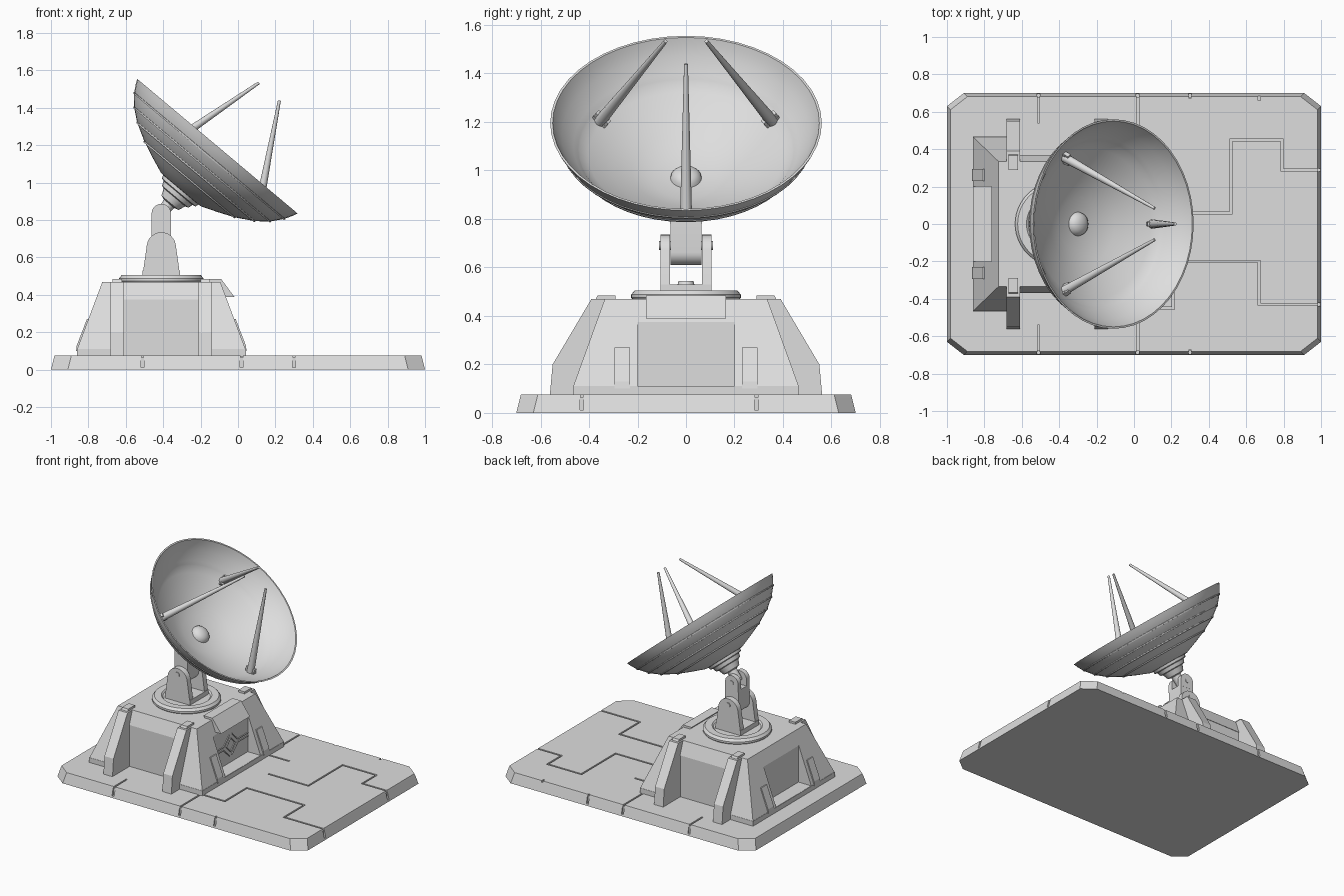
import bpy, bmesh, math
from mathutils import Matrix, Vector

if "Cube" in bpy.data.objects:
    bpy.data.objects.remove(bpy.data.objects["Cube"])

grey = bpy.data.materials.new("light_grey")
grey.use_nodes = True
grey.diffuse_color = (0.73, 0.73, 0.73, 1)
grey.node_tree.nodes["Principled BSDF"].inputs["Base Color"].default_value = grey.diffuse_color

CX = -0.41  # building and turret centre line


def finish(name, bm, matrix=None, smooth=False):
    if matrix:
        bm.transform(matrix)
    bmesh.ops.recalc_face_normals(bm, faces=bm.faces)
    mesh = bpy.data.meshes.new(name)
    bm.to_mesh(mesh)
    bm.free()
    mesh.materials.append(grey)
    ob = bpy.data.objects.new(name, mesh)
    bpy.context.collection.objects.link(ob)
    if smooth:
        bpy.ops.object.select_all(action='DESELECT')
        ob.select_set(True)
        bpy.context.view_layer.objects.active = ob
        bpy.ops.object.shade_smooth_by_angle(angle=math.radians(32))
    return ob


def add_box(bm, x0, x1, y0, y1, z0, z1):
    m = Matrix.Translation(((x0 + x1) / 2, (y0 + y1) / 2, (z0 + z1) / 2))
    m = m @ Matrix.Diagonal((x1 - x0, y1 - y0, z1 - z0, 1))
    bmesh.ops.create_cube(bm, size=1, matrix=m)


def box(name, *dims):
    bm = bmesh.new()
    add_box(bm, *dims)
    return finish(name, bm)


def prism(name, pts, plane, lo, hi, smooth=False):
    """Extrude a 2D outline drawn in plane 'xz' or 'yz' between lo and hi."""
    place = {'xz': lambda a, b, d: (a, d, b), 'yz': lambda a, b, d: (d, a, b)}[plane]
    bm = bmesh.new()
    face = bm.faces.new([bm.verts.new(place(a, b, lo)) for a, b in pts])
    ext = bmesh.ops.extrude_face_region(bm, geom=[face])
    verts = [v for v in ext["geom"] if isinstance(v, bmesh.types.BMVert)]
    bmesh.ops.translate(bm, verts=verts, vec=place(0, 0, hi - lo))
    bm.faces.ensure_lookup_table()
    return finish(name, bm, smooth=smooth)


def lathe(name, profile, matrix, steps=48):
    bm = bmesh.new()
    vs = [bm.verts.new((r, 0, z)) for r, z in profile]
    es = [bm.edges.new(p) for p in zip(vs, vs[1:])]
    bmesh.ops.spin(bm, geom=vs + es, cent=(0, 0, 0), axis=(0, 0, 1),
                   angle=math.tau, steps=steps)
    bmesh.ops.remove_doubles(bm, verts=bm.verts, dist=0.0002)
    return finish(name, bm, matrix, True)


def add_loft(bm, low, high, z0, z1):
    """Join two matching outlines at different heights."""
    rings = [[bm.verts.new((x, y, z)) for x, y in pts] for pts, z in ((low, z0), (high, z1))]
    n = len(low)
    bm.faces.new(rings[0])
    bm.faces.new(rings[1])
    for i in range(n):
        j = (i + 1) % n
        bm.faces.new((rings[0][i], rings[0][j], rings[1][j], rings[1][i]))


def loft(name, *args):
    bm = bmesh.new()
    add_loft(bm, *args)
    return finish(name, bm)


def ribbon(path, w):
    """Outline of a strip of half width w along a right-angled path."""
    pts = [Vector(p) for p in path]
    sides = [(b - a).normalized().orthogonal() * w for a, b in zip(pts, pts[1:])]
    offs = [sides[0]] + [a + b for a, b in zip(sides, sides[1:])] + [sides[-1]]
    return [p + o for p, o in zip(pts, offs)] + [p - o for p, o in zip(pts, offs)][::-1]


def cut(ob, cutter):
    cutter.hide_render = True
    cutter.hide_viewport = True
    cutter.display_type = 'WIRE'
    mod = ob.modifiers.new("cut", 'BOOLEAN')
    mod.operation = 'DIFFERENCE'
    mod.solver = 'EXACT'
    mod.object = cutter


def arc(cx, cz, r, a0, a1, n=12):
    return [(cx + r * math.cos(math.radians(a0 + (a1 - a0) * i / n)),
             cz + r * math.sin(math.radians(a0 + (a1 - a0) * i / n))) for i in range(n + 1)]


def octagon(inset):
    hx, hy = 1 - inset, 0.7 - inset
    quarter = [(hx, hy - 0.07), (hx - 0.09, hy)]
    return (quarter + [(-x, y) for x, y in quarter[::-1]]
            + [(-x, -y) for x, y in quarter] + [(x, -y) for x, y in quarter[::-1]])


# Ground slab with notched sloping rim, topped by grooved paving
slab = loft("ground_slab", octagon(0), octagon(0.016), 0, 0.064)
paving = loft("paving", octagon(0.016), octagon(0.019), 0.064, 0.075)
paths = [
    [(1.05, -0.43), (0.67, -0.43), (0.67, -0.2), (0.21, -0.2), (0.21, -0.45), (0.02, -0.45), (0.02, -0.75)],
    [(1.05, 0.29), (0.79, 0.29), (0.79, 0.45), (0.52, 0.45), (0.52, 0.06), (0.2, 0.06)],
    [(0.02, 0.75), (0.02, 0.3), (0.2, 0.3)], [(0.67, 0.75), (0.67, 0.66)]]
for s in (-1, 1):
    paths += [[(-0.51, s * 0.75), (-0.51, s * 0.54)], [(0.3, s * 0.75), (0.3, s * 0.67)]]
bm = bmesh.new()
for path in paths:
    strip = ribbon(path, 0.006)
    add_loft(bm, strip, strip, 0.05, 0.09)
cut(paving, finish("groove_cutter", bm))
bm = bmesh.new()
for x in (-0.51, 0.02, 0.3):
    for s in (-1, 1):
        add_box(bm, x - 0.008, x + 0.008, s * 0.7 - 0.02, s * 0.7 + 0.02, 0.012, 0.09)
for y in (-0.43, 0.29):
    add_box(bm, 0.98, 1.02, y - 0.008, y + 0.008, 0.012, 0.09)
cut(slab, finish("rim_notch_cutter", bm))


# Building: skirt, tapered body and recessed walls
def rect(hx, hy):
    return [(CX + sx * hx, sy * hy) for sx, sy in ((1, 1), (-1, 1), (-1, -1), (1, -1))]


body = loft("building_body", rect(0.45, 0.465), rect(0.315, 0.335), 0.11, 0.47)
box("skirt_middle", CX - 0.21, CX + 0.21, -0.366, 0.366, 0.07, 0.11)
bm = bmesh.new()
for s in (-1, 1):
    x0, x1 = sorted((CX + s * 0.348, CX + s * 0.6))
    add_box(bm, x0, x1, -0.2, 0.2, 0.111, 0.375)
    y0, y1 = sorted((s * 0.366, s * 0.6))
    add_box(bm, CX - 0.2, CX + 0.2, y0, y1, 0.09, 0.375)
    x0, x1 = sorted((CX + s * 0.205, CX + s * 0.452))
    box("skirt_end", x0, x1, -0.467, 0.467, 0.07, 0.11)
cut(body, finish("recess_cutter", bm))

# Buttresses with caps on the long sides, small blocks on the short sides
for sx in (-1, 1):
    x = CX + sx * 0.235
    for sy in (-1, 1):
        prof = [(0.562, 0.07), (0.55, 0.2), (0.39, 0.47), (0.3, 0.47), (0.3, 0.07)]
        prism("buttress", [(sy * a, b) for a, b in prof], 'yz', x - 0.036, x + 0.036)
        cap = [(0.375, 0.465), (0.365, 0.485), (0.29, 0.485), (0.29, 0.465)]
        prism("buttress_cap", [(sy * a, b) for a, b in cap], 'yz', x - 0.025, x + 0.025)
        block = [(0.456, 0.1), (0.452, 0.13), (0.398, 0.27), (0.37, 0.27), (0.37, 0.1)]
        lo, hi = sorted((sy * 0.23, sy * 0.295))
        prism("side_block", [(CX + sx * a, b) for a, b in block], 'xz', lo, hi)

# Awning and door with diamond ribs
prism("door_awning", [(-0.16, 0.485), (-0.09, 0.485), (-0.02, 0.39), (-0.09, 0.39)], 'xz', -0.165, 0.165)
bm = bmesh.new()
door_x = CX + 0.35
ribs = []
for s in (-1, 1):
    ribs += [((s * 0.2, 0.25), (s * 0.08, 0.25)), ((s * 0.2, 0.228), (s * 0.08, 0.228))]
    for t in (-1, 1):
        ribs += [((s * 0.08, 0.239 + t * 0.011), (s * 0.015, 0.239 + t * 0.075)),
                 ((s * 0.05, 0.239), (0, 0.239 + t * 0.05))]
for a, b in ribs:
    a, b = Vector(a), Vector(b)
    d, mid = b - a, (a + b) / 2
    m = Matrix.Translation((door_x, mid.x, mid.y)) @ Matrix.Rotation(math.atan2(d.y, d.x), 4, 'X')
    bmesh.ops.create_cube(bm, size=1, matrix=m @ Matrix.Diagonal((0.008, d.length, 0.006, 1)))
finish("door_ribs", bm)

# Turntable and lower yoke
centre = Matrix.Translation((CX, 0, 0))
lathe("turntable", [(0, 0.46), (0.215, 0.46), (0.226, 0.475), (0.226, 0.488), (0.212, 0.505),
                    (0.165, 0.505), (0.155, 0.496), (0, 0.496)], centre)
box("yoke_base", CX - 0.1, CX + 0.1, -0.105, 0.105, 0.49, 0.53)
lathe("yoke_hub", [(0, 0.52), (0.035, 0.53), (0.03, 0.543), (0, 0.543)], centre, 16)
cheek = [(CX + 0.1, 0.505)] + arc(CX, 0.657, 0.078, 10, 170) + [(CX - 0.1, 0.505)]
for s in (-1, 1):
    prism("yoke_cheek", cheek, 'xz', *sorted((s * 0.065, s * 0.105)), True)
    prism("arm_cheek", arc(CX, 0.835, 0.052, 0, 180) + [(CX - 0.052, 0.78), (CX + 0.052, 0.78)],
          'xz', *sorted((s * 0.03, s * 0.065)), True)
prism("arm_block", arc(CX, 0.662, 0.052, 180, 360) + [(CX + 0.052, 0.79), (CX - 0.052, 0.79)],
      'xz', -0.064, 0.064, True)
prism("yoke_pin", arc(CX, 0.69, 0.018, 0, 330, 11), 'xz', -0.111, 0.111, True)
prism("arm_pin", arc(CX, 0.835, 0.016, 0, 330, 11), 'xz', -0.069, 0.069, True)

# Dish with outer ridges, tilted towards the open side of the slab
tilt = Matrix.Translation((-0.11, 0, 1.195)) @ Matrix.Rotation(math.radians(40), 4, 'Y')
outer = [(0, -0.315), (0.14, -0.303), (0.23, -0.268), (0.315, -0.232), (0.41, -0.179),
         (0.475, -0.127), (0.524, -0.068), (0.548, -0.026), (0.56, 0)]
inner = [(0.55, 0), (0.538, -0.025), (0.512, -0.066), (0.464, -0.122), (0.446, -0.138), (0.44, -0.146),
         (0.402, -0.171), (0.308, -0.223), (0.225, -0.258), (0.14, -0.289), (0, -0.299)]
lathe("dish", outer + inner, tilt)
for r, z in outer[3:7]:
    lathe("dish_ridge", [(r - 0.006, z - 0.006), (r + 0.002, z - 0.006), (r + 0.005, z + 0.002),
                         (r - 0.003, z + 0.006), (r - 0.006, z - 0.006)], tilt)
lathe("dish_knob", [(0.066, -0.3), (0.06, -0.28), (0.045, -0.265), (0.025, -0.257), (0, -0.254)], tilt, 24)
lathe("dish_mount", [(0.125, -0.295), (0.118, -0.322), (0.1, -0.327), (0.092, -0.352), (0.075, -0.357),
                     (0.06, -0.395), (0.035, -0.402), (0.03, -0.47), (0, -0.47)], tilt, 24)

# Three tapered struts with small bracket feet
for k in range(3):
    turn = tilt @ Matrix.Rotation(k * math.tau / 3, 4, 'Z')
    base, tip = Vector((0.41, 0, -0.162)), Vector((0.097, 0, 0.4))
    d = tip - base
    aim = Matrix.Translation(base) @ d.to_track_quat('Z', 'Y').to_matrix().to_4x4()
    lathe("feed_strut", [(0, 0), (0.025, 0), (0.008, d.length), (0, d.length)], turn @ aim, 12)
    bm = bmesh.new()
    for s in (-1, 1):
        add_box(bm, -0.012, 0.012, s * 0.028 - 0.006, s * 0.028 + 0.006, 0, 0.035)
    add_box(bm, -0.014, 0.014, -0.03, 0.03, 0, 0.014)
    finish("strut_foot", bm, turn @ aim)
